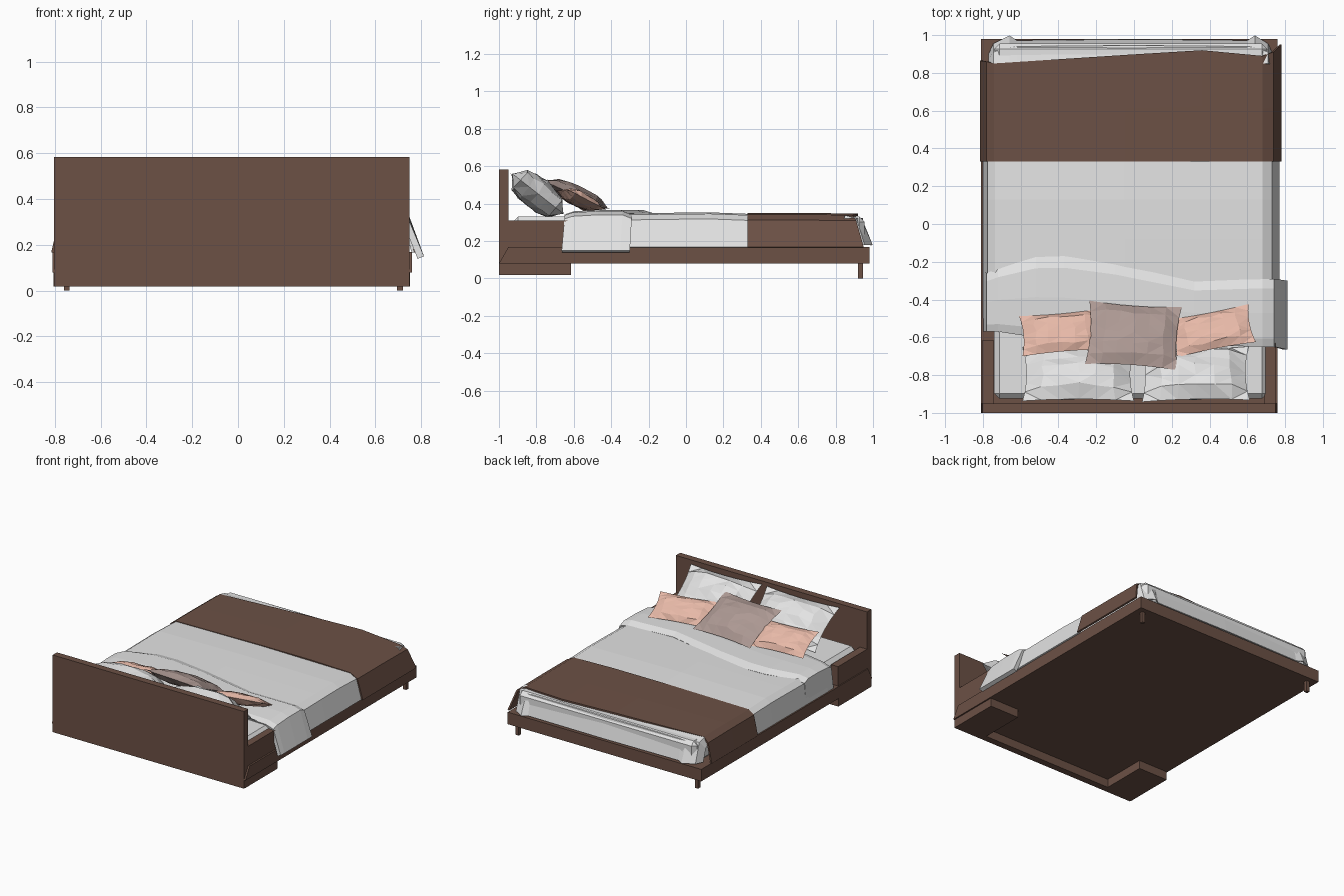
import bpy, bmesh, math, random
from mathutils import Matrix, Vector, Euler

if "Cube" in bpy.data.objects:
    bpy.data.objects.remove(bpy.data.objects["Cube"])

random.seed(4)


def material(name, rgb):
    m = bpy.data.materials.new(name)
    m.diffuse_color = (*rgb, 1)
    m.use_nodes = True
    m.node_tree.nodes["Principled BSDF"].inputs["Base Color"].default_value = m.diffuse_color
    return m


BROWN = material("brown wood and throw", (0.150, 0.082, 0.060))
WHITE = material("white linen", (0.77, 0.77, 0.77))
PINK = material("pink fabric", (0.80, 0.485, 0.39))
MAUVE = material("mauve fabric", (0.42, 0.32, 0.295))


def finish(name, bm, mat):
    me = bpy.data.meshes.new(name)
    bm.to_mesh(me)
    bm.free()
    me.materials.append(mat)
    ob = bpy.data.objects.new(name, me)
    bpy.context.collection.objects.link(ob)
    return ob


def box(name, x, y, z, mat, bevel=0):
    bm = bmesh.new()
    size = Vector((x[1] - x[0], y[1] - y[0], z[1] - z[0]))
    mid = Vector((x[0] + x[1], y[0] + y[1], z[0] + z[1])) / 2
    bmesh.ops.create_cube(bm, size=1, matrix=Matrix.Translation(mid) @ Matrix.Diagonal((*size, 1)))
    ob = finish(name, bm, mat)
    if bevel:
        mod = ob.modifiers.new("bevel", "BEVEL")
        mod.width, mod.segments = bevel, 1
    return ob


def grid_mesh(name, rows, mat, thick=0.0):
    """Skin rows of points into a sheet, optionally thickened inwards."""
    bm = bmesh.new()
    vs = [[bm.verts.new(p) for p in row] for row in rows]
    for a, b in zip(vs, vs[1:]):
        for i in range(len(a) - 1):
            bm.faces.new((a[i], a[i + 1], b[i + 1], b[i]))
    ob = finish(name, bm, mat)
    if thick:
        mod = ob.modifiers.new("thickness", "SOLIDIFY")
        mod.thickness = thick
    return ob


def drape(name, profile, lifts, mat, thick):
    """profile: (x, z, y start, y end); lifts: (fraction along y, extra z on top)."""
    rows = [[(x, y0 + (y1 - y0) * t, z + (dz if z > 0.3 else 0))
             for x, z, y0, y1 in profile] for t, dz in lifts]
    return grid_mesh(name, rows, mat, thick)


def pillow(name, loc, w, h, thick, tilt, yaw, mat, roll=0):
    """Puffed cushion with pinched corners and slightly crumpled faces."""
    n = 6
    bm = bmesh.new()
    rim = {}
    for side in (1, -1):
        vs = []
        for j in range(n + 1):
            for i in range(n + 1):
                u, v = 2 * i / n - 1, 2 * j / n - 1
                edge = i in (0, n) or j in (0, n)
                if edge and (i, j) in rim:
                    vs.append(rim[i, j])
                    continue
                x = u * w / 2 * (1 - 0.07 * (1 - v * v) * abs(u))
                y = v * h / 2 * (1 - 0.07 * (1 - u * u) * abs(v))
                z = side * thick / 2 * ((1 - u * u) * (1 - v * v)) ** 0.45
                if not edge:
                    z *= random.uniform(0.82, 1.1)
                    x += random.uniform(-0.008, 0.008)
                    y += random.uniform(-0.008, 0.008)
                vert = bm.verts.new((x, y, z))
                if edge:
                    rim[i, j] = vert
                vs.append(vert)
        for j in range(n):
            for i in range(n):
                k = j * (n + 1) + i
                q = (vs[k], vs[k + 1], vs[k + n + 2], vs[k + n + 1])
                bm.faces.new(q if side > 0 else q[::-1])
    bmesh.ops.triangulate(bm, faces=bm.faces[:])
    rot = Euler((math.radians(tilt), math.radians(roll), math.radians(yaw)))
    bm.transform(Matrix.Translation(loc) @ rot.to_matrix().to_4x4())
    return finish(name, bm, mat)


# Bed base: full-width slab whose head end slants back along the headboard
bm = bmesh.new()
side = [(-1.0, 0.08), (0.98, 0.08), (0.98, 0.168), (-0.95, 0.168)]
f = bm.faces.new([bm.verts.new((-0.81, y, z)) for y, z in side])
ext = bmesh.ops.extrude_face_region(bm, geom=[f])
bmesh.ops.translate(bm, vec=(1.57, 0, 0), verts=[v for v in ext["geom"] if isinstance(v, bmesh.types.BMVert)])
bmesh.ops.recalc_face_normals(bm, faces=bm.faces[:])
finish("base_frame", bm, BROWN)

# Headboard
box("headboard", (-0.803, 0.748), (-1.0, -0.95), (0.018, 0.583), BROWN)

# Low side arms, corner plinths and foot legs
for label, arm, plinth, leg in (("left", (-0.803, -0.745), (-0.805, -0.565), (-0.76, -0.735)),
                                ("right", (0.69, 0.748), (0.51, 0.75), (0.695, 0.72))):
    box(label + "_arm", arm, (-0.951, -0.615), (0.16, 0.31), BROWN)
    box(label + "_plinth", plinth, (-0.99, -0.615), (0.018, 0.085), BROWN)
    box(label + "_foot_leg", leg, (0.92, 0.945), (0.0, 0.085), BROWN)

# Mattress
box("mattress", (-0.74, 0.705), (-0.925, 0.955), (0.16, 0.33), WHITE, 0.028)

# Sheet hanging over the foot end, with flared corners
foot = [(-0.77, 0.84, 0.87, 0.90), (-0.745, 0.85, 0.91, 0.955), (-0.66, 0.85, 0.935, 0.998),
        (-0.62, 0.85, 0.94, 0.972), (0.0, 0.85, 0.945, 0.978), (0.60, 0.85, 0.94, 0.972),
        (0.64, 0.85, 0.935, 0.998), (0.71, 0.85, 0.91, 0.955), (0.735, 0.84, 0.87, 0.90)]
rows = []
for k, (zc, ze) in enumerate(((0.338, 0.29), (0.322, 0.27), (0.18, 0.18))):
    rows.append([(p[0], p[1 + k], ze if i in (0, len(foot) - 1) else zc) for i, p in enumerate(foot)])
grid_mesh("foot_sheet", rows, WHITE, 0.008)

# Duvet over the middle of the bed
drape("duvet", [(-0.80, 0.168, -0.50, 0.34), (-0.775, 0.31, -0.50, 0.34), (-0.735, 0.338, -0.50, 0.34),
                (-0.05, 0.345, -0.50, 0.34), (0.68, 0.338, -0.50, 0.34), (0.73, 0.31, -0.50, 0.34),
                (0.77, 0.168, -0.50, 0.34)],
      [(0, 0), (0.5, 0.006), (0.75, 0.008), (1, 0)], WHITE, 0.012)

# Turned-back top of the duvet, thicker and wider
drape("duvet_fold", [(-0.80, 0.15, -0.57, -0.25), (-0.78, 0.315, -0.57, -0.26), (-0.72, 0.338, -0.57, -0.235),
                     (-0.52, 0.345, -0.60, -0.175), (-0.37, 0.345, -0.61, -0.17), (-0.10, 0.345, -0.62, -0.21),
                     (0.32, 0.345, -0.64, -0.305), (0.68, 0.338, -0.65, -0.29), (0.742, 0.318, -0.65, -0.29),
                     (0.812, 0.15, -0.665, -0.30)],
      [(0, 0), (0.12, 0.014), (0.5, 0.022), (0.86, 0.022), (1, 0.002)], WHITE, 0.03)

# Brown throw across the foot of the bed
drape("throw", [(-0.815, 0.168, 0.33, 0.865), (-0.782, 0.312, 0.33, 0.86), (-0.74, 0.342, 0.33, 0.85),
                (-0.05, 0.35, 0.33, 0.895), (0.36, 0.35, 0.33, 0.92), (0.68, 0.342, 0.33, 0.89),
                (0.738, 0.312, 0.33, 0.91), (0.782, 0.168, 0.33, 0.95)],
      [(0, 0), (0.5, 0), (1, -0.003)], BROWN, 0.012)

# Sleeping pillows against the headboard, then the scatter cushions
pillow("left_pillow", (-0.295, -0.795, 0.452), 0.59, 0.36, 0.17, -38, 0, WHITE)
pillow("right_pillow", (0.325, -0.795, 0.452), 0.57, 0.36, 0.17, -38, 1, WHITE)
pillow("left_cushion", (-0.385, -0.575, 0.42), 0.43, 0.24, 0.08, -27, 5, PINK)
pillow("right_cushion", (0.415, -0.565, 0.42), 0.43, 0.23, 0.08, -27, 11, PINK)
pillow("centre_cushion", (-0.003, -0.59, 0.45), 0.49, 0.37, 0.10, -25, -4, MAUVE)
